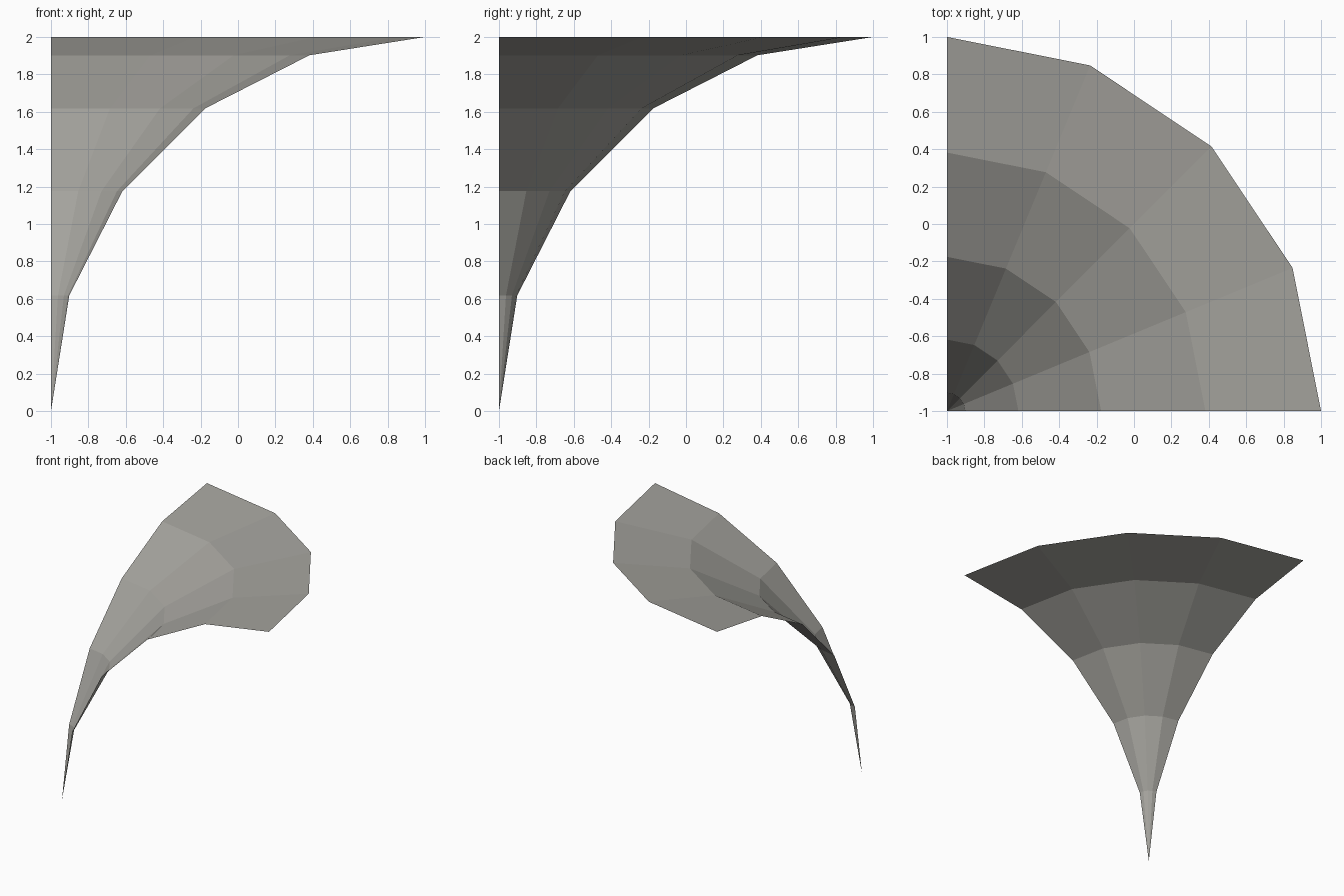
import bpy
import bmesh
from math import sin, cos, pi
from mathutils import Vector

cube = bpy.data.objects.get("Cube")
if cube:
    bpy.data.objects.remove(cube, do_unlink=True)

RADIUS = 2.0
RINGS = 5      # bands from tip to rim
SECTORS = 4    # facets around the quarter turn
CORNER = Vector((-1, -1, 0))

# Single warm grey
grey = bpy.data.materials.new("warm_grey")
grey.use_nodes = True
colour = (0.37, 0.363, 0.335, 1)
grey.diffuse_color = colour
grey.node_tree.nodes["Principled BSDF"].inputs["Base Color"].default_value = colour

# Circular-arc profile that flares from the tip to the rim
bm = bmesh.new()
profile = []
for i in range(RINGS + 1):
    a = pi / 2 * i / RINGS
    profile.append(bm.verts.new(CORNER + Vector((RADIUS * (1 - cos(a)), 0, RADIUS * sin(a)))))
edges = [bm.edges.new(pair) for pair in zip(profile, profile[1:])]

# Sweep the profile a quarter turn about the corner
bmesh.ops.spin(bm, geom=profile + edges, cent=CORNER, axis=(0, 0, 1),
               angle=pi / 2, steps=SECTORS, use_duplicate=False)
bmesh.ops.remove_doubles(bm, verts=bm.verts[:], dist=0.0001)

# Make the upper, inner side the front of every face
bm.normal_update()
for face in bm.faces:
    face.smooth = False
    if face.normal.z < 0:
        face.normal_flip()

mesh = bpy.data.meshes.new("flared_corner")
bm.to_mesh(mesh)
bm.free()
mesh.materials.append(grey)
corner = bpy.data.objects.new("flared_corner", mesh)
bpy.context.collection.objects.link(corner)
